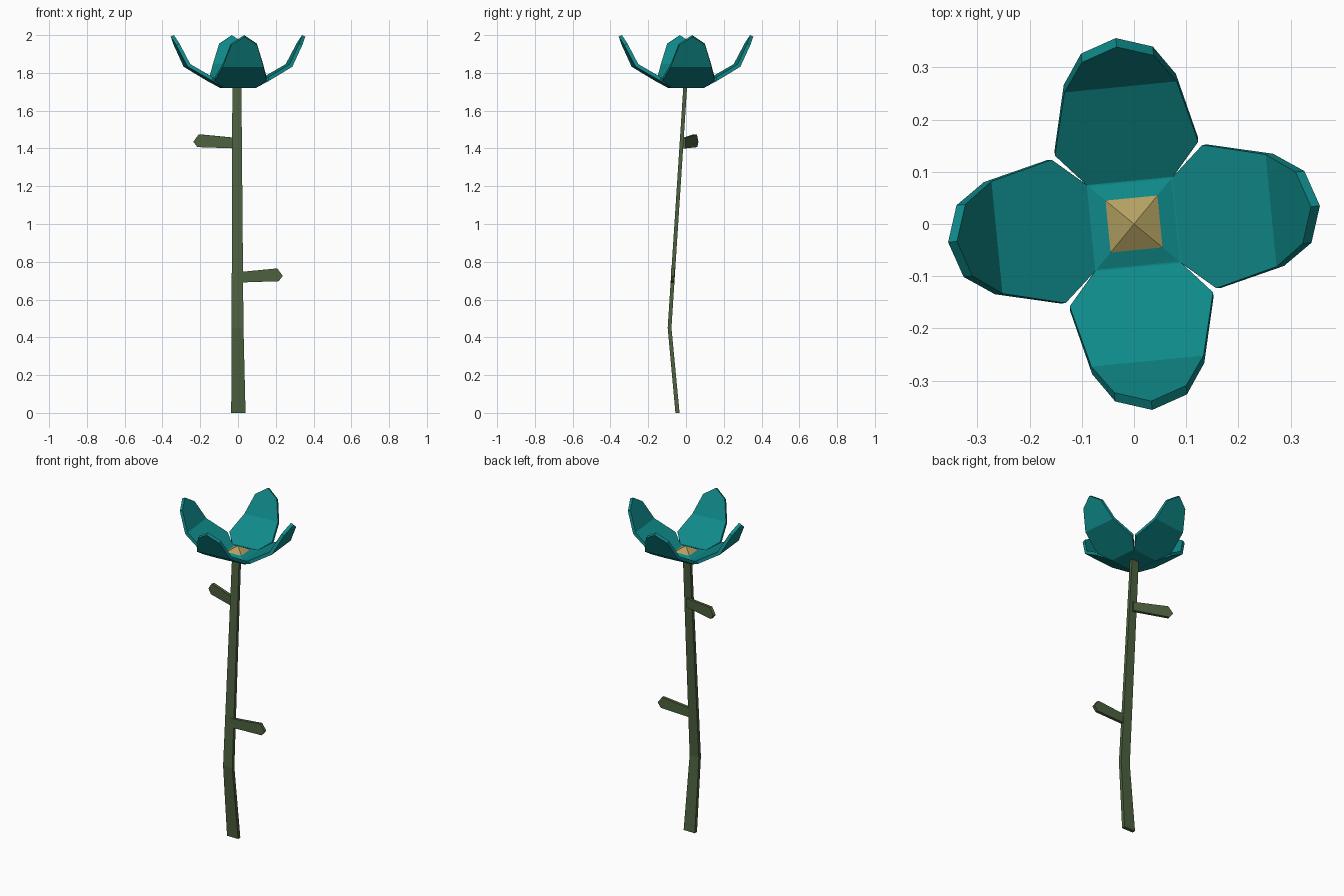
import bpy, bmesh, math
from mathutils import Matrix, Vector

if "Cube" in bpy.data.objects:
    bpy.data.objects.remove(bpy.data.objects["Cube"])


def material(name, rgb):
    m = bpy.data.materials.new(name)
    m.diffuse_color = (*rgb, 1)
    m.use_nodes = True
    m.node_tree.nodes["Principled BSDF"].inputs["Base Color"].default_value = m.diffuse_color
    return m


GREEN = material("stem_green", (0.075, 0.12, 0.05))
TEAL = material("petal_teal", (0.005, 0.25, 0.25))
YELLOW = material("centre_yellow", (0.45, 0.35, 0.12))


def make_object(name, verts, faces, mat):
    me = bpy.data.meshes.new(name)
    me.from_pydata(verts, [], faces)
    bm = bmesh.new()
    bm.from_mesh(me)
    bmesh.ops.remove_doubles(bm, verts=bm.verts, dist=1e-5)
    bmesh.ops.recalc_face_normals(bm, faces=bm.faces)
    bm.to_mesh(me)
    bm.free()
    me.materials.append(mat)
    ob = bpy.data.objects.new(name, me)
    bpy.context.collection.objects.link(ob)
    return ob


def skin(name, rings, mat):
    """Bridge matching rings of points and cap both ends."""
    n = len(rings[0])
    faces = [tuple(range(n)), tuple(range((len(rings) - 1) * n, len(rings) * n))]
    for k in range(len(rings) - 1):
        for i in range(n):
            j = (i + 1) % n
            faces.append((k*n + i, k*n + j, (k+1)*n + j, (k+1)*n + i))
    return make_object(name, [p for r in rings for p in r], faces, mat)


# Stem: flat bent strip (z, left x, right x, y, half depth)
stations = [(0, -0.036, 0.04, -0.045, 0.011),
            (0.45, -0.034, 0.029, -0.087, 0.010),
            (1.73, -0.03, 0.018, -0.004, 0.010)]
skin("stem", [[(a, y - h, z), (b, y - h, z), (b, y + h, z), (a, y + h, z)]
              for z, a, b, y, h in stations], GREEN)

# Leaves: one thin plate outline placed twice
LEAF = [(0, -0.035), (0.215, -0.028), (0.237, 0.0), (0.208, 0.04), (0, 0.02)]


def leaf(name, origin, yaw, stretch):
    place = Matrix.Translation(origin) @ Matrix.Rotation(yaw, 4, 'Z')
    skin(name, [[place @ Vector((x * stretch, t, z)) for x, z in LEAF]
                for t in (-0.009, 0.009)], GREEN)


leaf("lower_leaf", (0, -0.071, 0.725), 0, 1)
leaf("upper_leaf", (0, -0.012, 1.435), math.radians(180 - 16.5), 1.03)

# Blossom: square base with four folded petals (half width, radius, height)
TURN = math.radians(5.6)
base, wide, crease, shoulder, tip = [
    (0.083, 0.083, 1.74), (0.138, 0.145, 1.776), (0.108, 0.264, 1.846),
    (0.069, 0.318, 1.955), (0, 0.341, 2.0)]


def side(p, s):
    return Vector((s * p[0], -p[1], p[2]))


verts, faces = [], []
for k in range(4):
    rot = Matrix.Rotation(TURN + k * math.pi / 2, 3, 'Z')
    lower = [side(base, 1), side(wide, 1), side(crease, 1),
             side(crease, -1), side(wide, -1), side(base, -1)]
    upper = [side(crease, 1), side(shoulder, 1), side(tip, 1),
             side(shoulder, -1), side(crease, -1)]
    for poly in (lower, upper):
        faces.append(tuple(range(len(verts), len(verts) + len(poly))))
        verts += [rot @ p for p in poly]
faces.append((0, 11, 22, 33))
petals = make_object("petals", verts, faces, TEAL)
# Keep the inner side facing up so thickness grows outward
if petals.data.polygons[-1].normal.z < 0:
    petals.data.flip_normals()
mod = petals.modifiers.new("thickness", 'SOLIDIFY')
mod.thickness = 0.019
mod.offset = -1
mod.use_even_offset = True
mod.use_quality_normals = True


def square(half, z):
    return [Matrix.Rotation(TURN + k * math.pi / 2, 3, 'Z') @ Vector((half, half, z))
            for k in range(4)]


# Low mound and pyramid centre
skin("mound", [square(0.083, 1.739), square(0.05, 1.75)], TEAL)
make_object("centre", square(0.05, 1.75) + [(0, 0, 1.78)],
            [(0, 1, 2, 3)] + [(k, (k + 1) % 4, 4) for k in range(4)], YELLOW)
